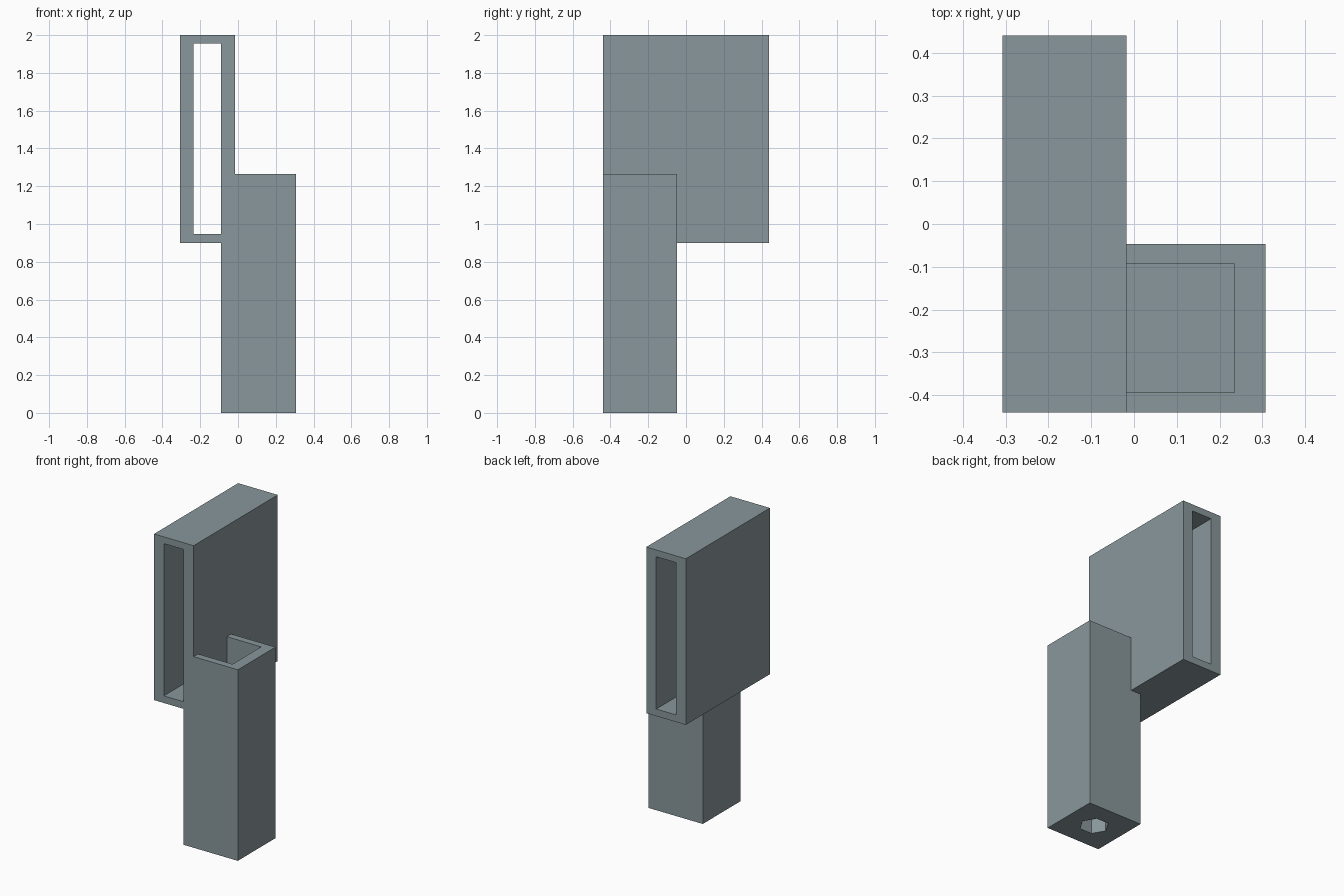
import bpy, math

if "Cube" in bpy.data.objects:
    bpy.data.objects.remove(bpy.data.objects["Cube"])

grey = bpy.data.materials.new("blue_grey")
grey.diffuse_color = (0.25, 0.31, 0.33, 1)
grey.use_nodes = True
grey.node_tree.nodes["Principled BSDF"].inputs["Base Color"].default_value = grey.diffuse_color


def box(name, lo, hi):
    bpy.ops.mesh.primitive_cube_add(size=1, location=[(a + b) / 2 for a, b in zip(lo, hi)])
    ob = bpy.context.object
    ob.name = name
    ob.scale = [b - a for a, b in zip(lo, hi)]
    bpy.ops.object.transform_apply(location=True, rotation=True, scale=True)
    ob.data.materials.append(grey)
    return ob


def combine(target, tool, operation):
    mod = target.modifiers.new(operation.lower(), 'BOOLEAN')
    mod.operation, mod.solver, mod.object = operation, 'EXACT', tool
    bpy.context.view_layer.objects.active = target
    bpy.ops.object.modifier_apply(modifier=mod.name)
    bpy.data.objects.remove(tool, do_unlink=True)


# shared wall between sleeve and post
WALL_IN, WALL_OUT = -0.09, -0.017
FRONT, BACK = -0.44, 0.44

# flat rectangular sleeve, open front and back
sleeve = box("holder_sleeve", (-0.307, FRONT, 0.90), (WALL_OUT, BACK, 2.0))
slot = box("slot_cutter", (-0.235, FRONT - 0.1, 0.947), (WALL_IN, BACK + 0.1, 1.955))
combine(sleeve, slot, 'DIFFERENCE')

# square post with a pocket open at the top
post = box("post", (WALL_IN, FRONT, 0), (0.307, -0.047, 1.265))
pocket = box("pocket_cutter", (WALL_OUT, -0.393, 0.45), (0.235, -0.093, 1.4))
combine(post, pocket, 'DIFFERENCE')

# six-sided socket in the underside
bpy.ops.mesh.primitive_cylinder_add(vertices=6, radius=0.09, depth=0.5,
                                    location=(0.108, -0.243, 0),
                                    rotation=(0, 0, math.radians(30)))
socket = bpy.context.object
socket.data.materials.append(grey)
combine(post, socket, 'DIFFERENCE')

# join sleeve and post into one solid
combine(sleeve, post, 'UNION')
sleeve.name = "holder_body"
